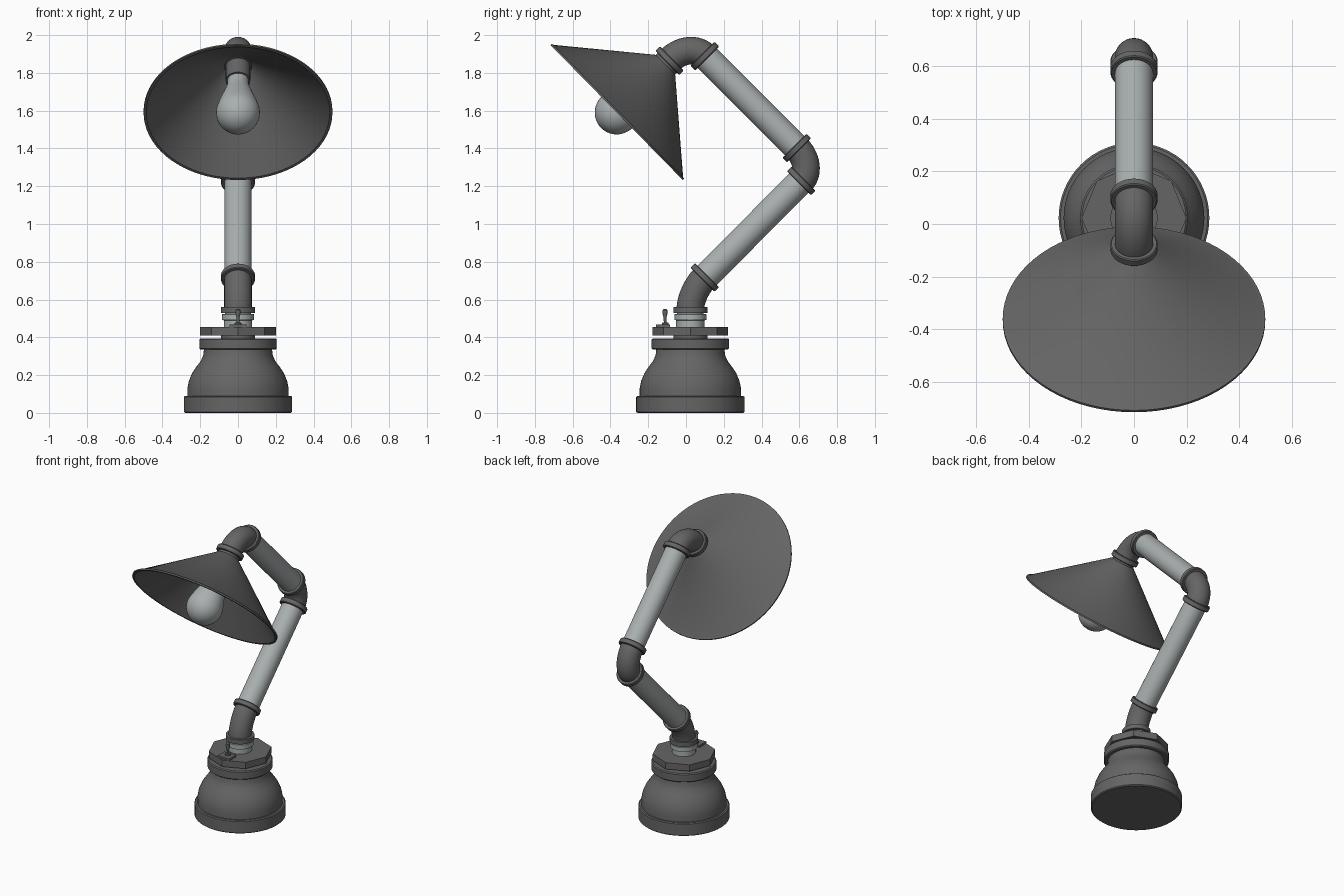
import bpy, bmesh, math
from mathutils import Vector

if "Cube" in bpy.data.objects:
    bpy.data.objects.remove(bpy.data.objects["Cube"], do_unlink=True)


def material(name, rgb):
    m = bpy.data.materials.new(name)
    m.use_nodes = True
    m.diffuse_color = (*rgb, 1)
    m.node_tree.nodes["Principled BSDF"].inputs["Base Color"].default_value = (*rgb, 1)
    return m


DARK = material("dark iron", (0.13, 0.13, 0.133))
LIGHT = material("pale steel", (0.40, 0.43, 0.43))


def finish(name, bm, mat, smooth=True):
    bmesh.ops.recalc_face_normals(bm, faces=bm.faces)
    mesh = bpy.data.meshes.new(name)
    bm.to_mesh(mesh)
    bm.free()
    mesh.materials.append(mat)
    ob = bpy.data.objects.new(name, mesh)
    bpy.context.collection.objects.link(ob)
    if smooth:
        bpy.ops.object.select_all(action='DESELECT')
        ob.select_set(True)
        bpy.context.view_layer.objects.active = ob
        bpy.ops.object.shade_smooth_by_angle(angle=math.radians(35))
    return ob


def skin(bm, rings, loop=False):
    """Bridge successive vertex rings; cap the ends unless they loop."""
    n = len(rings[0])
    pairs = list(zip(rings, rings[1:])) + ([(rings[-1], rings[0])] if loop else [])
    for a, b in pairs:
        for i in range(n):
            j = (i + 1) % n
            bm.faces.new((a[i], a[j], b[j], b[i]))
    if not loop:
        bm.faces.new(rings[0])
        bm.faces.new(rings[-1])


def ring(bm, centre, direction, r, n):
    u = Vector((1, 0, 0))
    v = direction.normalized().cross(u)
    angles = [2 * math.pi * i / n for i in range(n)]
    return [bm.verts.new(centre + r * (math.cos(a) * u + math.sin(a) * v)) for a in angles]


def lathe(name, origin, axis, profile, mat, n=40, loop=False, smooth=True):
    """Revolve (radius, distance) pairs about an axis lying in the YZ plane."""
    bm = bmesh.new()
    axis = axis.normalized()
    skin(bm, [ring(bm, origin + axis * t, axis, r, n) for r, t in profile], loop)
    return finish(name, bm, mat, smooth)


def elbow(name, a, corner, b, r):
    """Pipe bend that follows a rounded corner."""
    k = 0.552
    h1, h2 = a.lerp(corner, k), b.lerp(corner, k)
    bm = bmesh.new()
    rings = []
    for i in range(15):
        t = i / 14
        s = 1 - t
        p = a * s**3 + h1 * 3 * s * s * t + h2 * 3 * s * t * t + b * t**3
        d = (h1 - a) * s * s + (h2 - h1) * 2 * s * t + (b - h2) * t * t
        rings.append(ring(bm, p, d, r, 32))
    skin(bm, rings)
    return finish(name, bm, DARK)


def P(y, z):
    return Vector((0, y, z))


UP = P(0, 1)
BASE = P(0.023, 0)
PIPE = 0.072

# Base: foot, bell, collar and octagonal nut
lathe("base_foot", BASE, UP, [(0.28, 0), (0.287, 0.006), (0.287, 0.085), (0.28, 0.09)], DARK, 64)
lathe("base_bell", BASE, UP, [(0.268, 0.08), (0.268, 0.13), (0.26, 0.17), (0.243, 0.21),
      (0.22, 0.245), (0.197, 0.275), (0.184, 0.305), (0.18, 0.34)], DARK, 64)
lathe("base_collar", BASE, UP, [(0.198, 0.335), (0.205, 0.341), (0.205, 0.389), (0.198, 0.395)], DARK, 64)
lathe("nut_stem", BASE, UP, [(0.09, 0.39), (0.09, 0.42)], DARK)
lathe("octagonal_nut", BASE, UP, [(0.2, 0.41), (0.2, 0.455)], DARK, 8, smooth=False)

# Neck fittings
lathe("neck_pipe", BASE, UP, [(0.075, 0.45), (0.075, 0.49), (0.085, 0.492), (0.085, 0.522),
      (0.07, 0.524), (0.07, 0.54)], LIGHT)
lathe("neck_ring", BASE, UP, [(0.09, 0.53), (0.09, 0.56)], DARK)

# Toggle switch
bm = bmesh.new()
bmesh.ops.create_cube(bm, size=1)
for v in bm.verts:
    v.co = Vector((v.co.x * 0.09, v.co.y * 0.075 - 0.122, v.co.z * 0.014 + 0.461))
finish("switch_plate", bm, DARK, False)
lathe("switch_lever", P(-0.11, 0.465), P(-0.02, 1), [(0.018, 0), (0.018, 0.012), (0.007, 0.014),
      (0.008, 0.04), (0.014, 0.065), (0.013, 0.08), (0.005, 0.086)], DARK, 16)

# Arm joints
low_a, low_b = P(0.023, 0.55), P(0.10, 0.717)
mid_a, mid_b = P(0.61, 1.228), P(0.587, 1.402)
top_a, top_b = P(0.10, 1.889), P(-0.087, 1.866)
elbow("lower_elbow", low_a, P(0.023, 0.64), low_b, 0.073)
elbow("middle_elbow", mid_a, P(0.685, 1.303), mid_b, 0.073)
elbow("upper_elbow", top_a, P(0.017, 1.972), top_b, 0.073)

# Straight pipes and the rings at their ends
for name, a, b in (("lower_arm", low_b, mid_a), ("upper_arm", mid_b, top_a)):
    d = b - a
    lathe(name, a, d, [(PIPE, 0), (PIPE, d.length)], LIGHT)
    for end, p in (("start", a), ("finish", b)):
        lathe(f"{name}_{end}_ring", p, d, [(0.086, -0.017), (0.09, -0.013),
              (0.09, 0.013), (0.086, 0.017)], DARK)

# Shade, with its axis running from the rim towards the upper elbow
RIM = P(-0.367, 1.59)
AXIS = P(0.714, 0.70)
lathe("shade_ring", RIM, AXIS, [(0.086, 0.375), (0.09, 0.379), (0.09, 0.405), (0.086, 0.409)], DARK)
lathe("shade_neck", RIM, AXIS, [(0.073, 0.345), (0.073, 0.39)], DARK)
lathe("shade_cone", RIM, AXIS, [(0.5, 0), (0.5, 0.01), (0.49, 0.012), (0.073, 0.362),
      (0.06, 0.362), (0.486, 0)], DARK, 72, loop=True)

# Bulb and socket
dome = [(0.116 * math.sin(a), -0.116 * math.cos(a))
        for a in (math.radians(4 + 8 * i) for i in range(13))]
lathe("bulb", RIM, AXIS, dome + [(0.104, 0.06), (0.088, 0.11), (0.07, 0.16),
      (0.058, 0.2), (0.055, 0.26)], LIGHT)
lathe("bulb_socket", RIM, AXIS, [(0.065, 0.24), (0.065, 0.36)], DARK)
